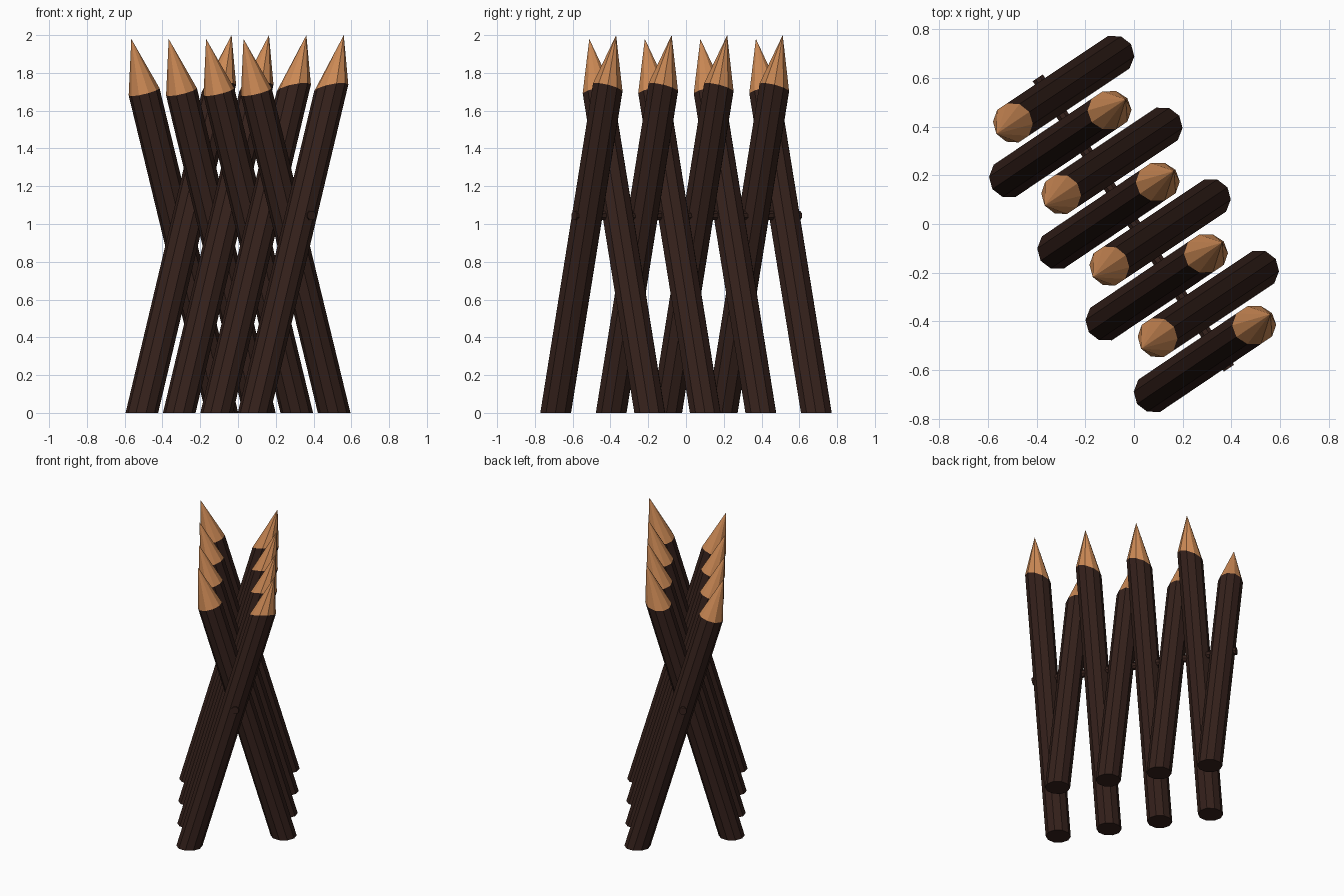
import bpy, bmesh, math
from mathutils import Vector

if "Cube" in bpy.data.objects:
    bpy.data.objects.remove(bpy.data.objects["Cube"])

SIDES, RADIUS = 10, 0.084
STEP = Vector((0.198, -0.294, 0))      # spacing along the row


def material(name, rgb):
    m = bpy.data.materials.new(name)
    m.diffuse_color = (*rgb, 1)
    m.use_nodes = True
    m.node_tree.nodes["Principled BSDF"].inputs["Base Color"].default_value = m.diffuse_color
    return m


bark = material("dark_bark", (0.035, 0.015, 0.011))
cut_wood = material("cut_wood", (0.60, 0.25, 0.09))


def add_object(name, bm, mat):
    bmesh.ops.recalc_face_normals(bm, faces=bm.faces)
    mesh = bpy.data.meshes.new(name)
    bm.to_mesh(mesh)
    bm.free()
    mesh.materials.append(mat)
    ob = bpy.data.objects.new(name, mesh)
    bpy.context.collection.objects.link(ob)


def ring_offsets(d, radius, sides):
    u = Vector((0, 0, 1)).cross(d).normalized()
    v = d.cross(u)
    angles = [2 * math.pi * (i + 0.5) / sides for i in range(sides)]
    return [radius * (math.cos(a) * u + math.sin(a) * v) for a in angles]


def prism(bottom, top):
    bm = bmesh.new()
    lo = [bm.verts.new(p) for p in bottom]
    hi = [bm.verts.new(p) for p in top]
    bm.faces.new(lo)
    bm.faces.new(hi)
    for i in range(len(lo)):
        j = (i + 1) % len(lo)
        bm.faces.new((lo[i], lo[j], hi[j], hi[i]))
    return bm


def stake(name, base, apex, rim_z, slope):
    """Leaning log cut flat on the ground, with a sharpened tip above a sloping rim."""
    d = (apex - base).normalized()
    centre = base + d * (rim_z / d.z)
    normal = Vector((-slope[0], -slope[1], 1))
    bottom, rim = [], []
    for o in ring_offsets(d, RADIUS, SIDES):
        p = base + o
        bottom.append(p - d * (p.z / d.z))
        rim.append(p + d * (normal.dot(centre - p) / normal.dot(d)))
    add_object(name + "_log", prism(bottom, rim), bark)

    bm = bmesh.new()
    vs = [bm.verts.new(p) for p in rim]
    top = bm.verts.new(apex)
    bm.faces.new(vs)
    for i in range(SIDES):
        bm.faces.new((vs[i], vs[(i + 1) % SIDES], top))
    add_object(name + "_tip", bm, cut_wood)


# Two interleaved rows of stakes leaning in opposite directions
for i in range(4):
    stake(f"left_stake_{i + 1}", Vector((-0.085, 0.69, 0)) + STEP * i,
          Vector((-0.565, 0.37, 1.98)) + STEP * i, 1.70, (0.24, 0.16))
    stake(f"right_stake_{i + 1}", Vector((0.085, -0.69, 0)) - STEP * i,
          Vector((0.56, -0.37, 2.0)) - STEP * i, 1.72, (0.20, -0.25))

# Thin bar threaded through the crossings
a, b = Vector((-0.395, 0.60, 1.045)), Vector((0.39, -0.592, 1.045))
offs = ring_offsets((b - a).normalized(), 0.027, 8)
add_object("cross_bar", prism([a + o for o in offs], [b + o for o in offs]), bark)
